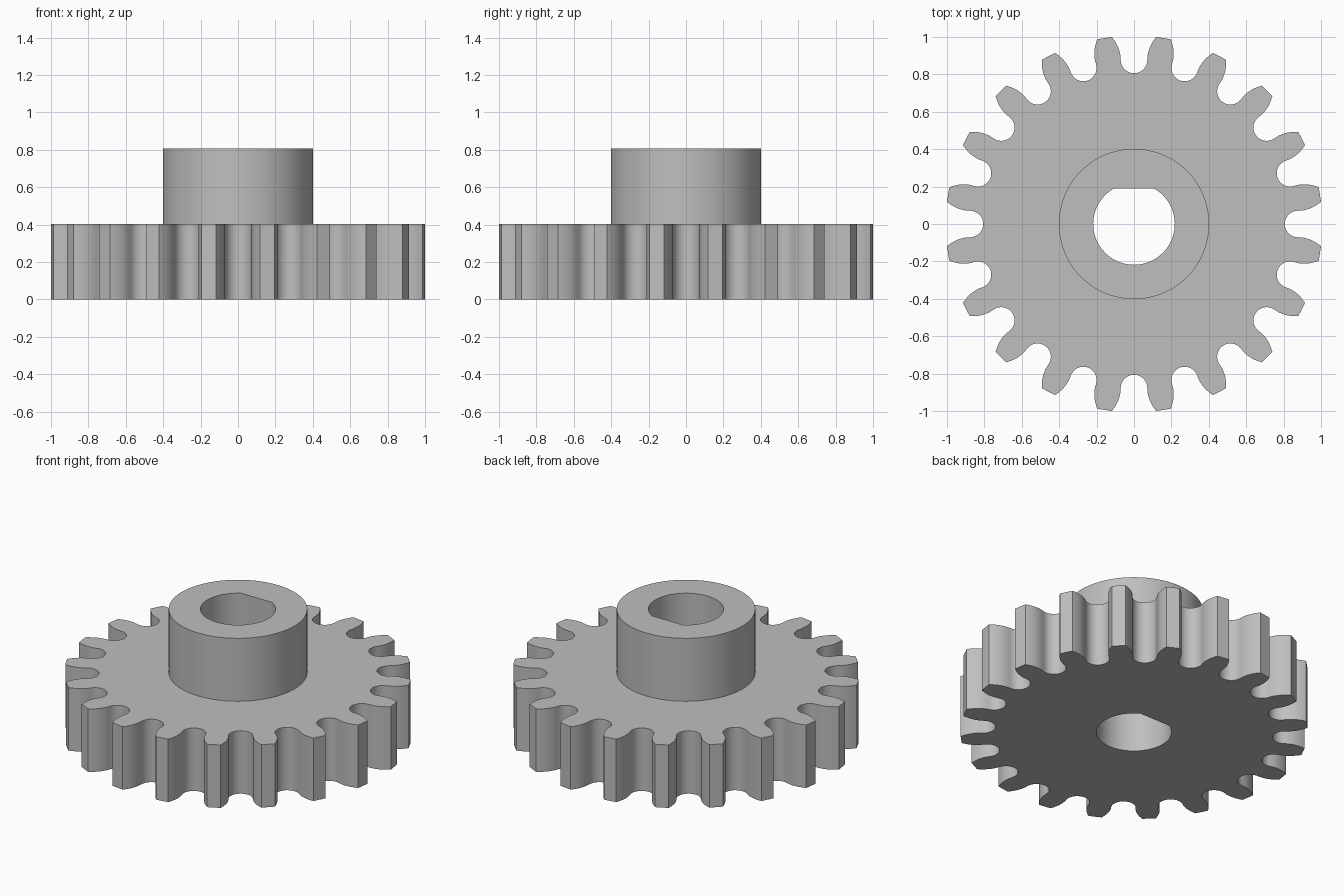
import bpy, bmesh
from math import sin, cos, pi, radians, sqrt, atan2

cube = bpy.data.objects.get("Cube")
if cube:
    bpy.data.objects.remove(cube, do_unlink=True)

TEETH = 20
TIP_R, ROOT_R = 1.007, 0.806
HUB_R, BORE_R, FLAT_Y = 0.402, 0.218, 0.189
WHEEL_TOP, HUB_TOP = 0.403, 0.806
GAP_R = 0.071

steel = bpy.data.materials.new("plain grey")
steel.use_nodes = True
GREY = (0.52, 0.52, 0.52, 1)
steel.diffuse_color = GREY
steel.node_tree.nodes["Principled BSDF"].inputs["Base Color"].default_value = GREY


def gap_profile():
    """One tooth gap centred on +y: curved flank, round root, curved flank."""
    cy = ROOT_R + GAP_R
    tip_x = TIP_R * sin(radians(6.75))
    tip_y = TIP_R * cos(radians(6.75))
    flank = []
    for i in range(8, 0, -1):
        t = i / 8
        flank.append((GAP_R + (tip_x - GAP_R) * t ** 2.1, cy + (tip_y - cy) * t))
    root = [(GAP_R * cos(a), cy - GAP_R * sin(a))
            for a in (pi * i / 16 for i in range(17))]
    return flank + root + [(-x, y) for x, y in reversed(flank)]


def gear_outline():
    pts = []
    for k in range(TEETH):
        a = -2 * pi * k / TEETH
        pts += [(x * cos(a) + y * sin(a), y * cos(a) - x * sin(a))
                for x, y in reversed(gap_profile())][::-1]
    return pts


def arc(r, start, end, n, closed):
    count = n if closed else n + 1
    return [(r * cos(start + (end - start) * i / n),
             r * sin(start + (end - start) * i / n)) for i in range(count)]


def ring(bm, pts, z):
    verts = [bm.verts.new((x, y, z)) for x, y in pts]
    edges = [bm.edges.new((v, verts[i - 1])) for i, v in enumerate(verts)]
    return verts, edges


def cap(bm, outer, inner, z):
    """Flat face between an outer and an inner outline."""
    edges = ring(bm, outer, z)[1] + ring(bm, inner, z)[1]
    bmesh.ops.triangle_fill(bm, edges=edges, use_beauty=True, normal=(0, 0, 1))


def wall(bm, pts, z0, z1):
    low, high = ring(bm, pts, z0)[0], ring(bm, pts, z1)[0]
    for i in range(len(pts)):
        bm.faces.new((low[i - 1], low[i], high[i], high[i - 1]))


# Sort by tooth order so the outline runs once round the wheel
teeth = gear_outline()
hub = arc(HUB_R, 0, 2 * pi, 72, True)
flat_a = atan2(FLAT_Y, sqrt(BORE_R ** 2 - FLAT_Y ** 2))
bore = arc(BORE_R, pi - flat_a, 2 * pi + flat_a, 56, False)

bm = bmesh.new()
cap(bm, teeth, bore, 0)                # underside
wall(bm, teeth, 0, WHEEL_TOP)          # toothed rim
cap(bm, teeth, hub, WHEEL_TOP)         # wheel top
wall(bm, hub, WHEEL_TOP, HUB_TOP)      # hub side
cap(bm, hub, bore, HUB_TOP)            # hub top
wall(bm, bore, 0, HUB_TOP)             # flat-sided shaft hole
bmesh.ops.remove_doubles(bm, verts=bm.verts, dist=0.0001)
bmesh.ops.recalc_face_normals(bm, faces=bm.faces)

mesh = bpy.data.meshes.new("gear_with_hub")
bm.to_mesh(mesh)
bm.free()
mesh.materials.append(steel)
gear = bpy.data.objects.new("gear_with_hub", mesh)
bpy.context.collection.objects.link(gear)

bpy.ops.object.select_all(action='DESELECT')
gear.select_set(True)
bpy.context.view_layer.objects.active = gear
bpy.ops.object.shade_smooth_by_angle(angle=radians(25))
